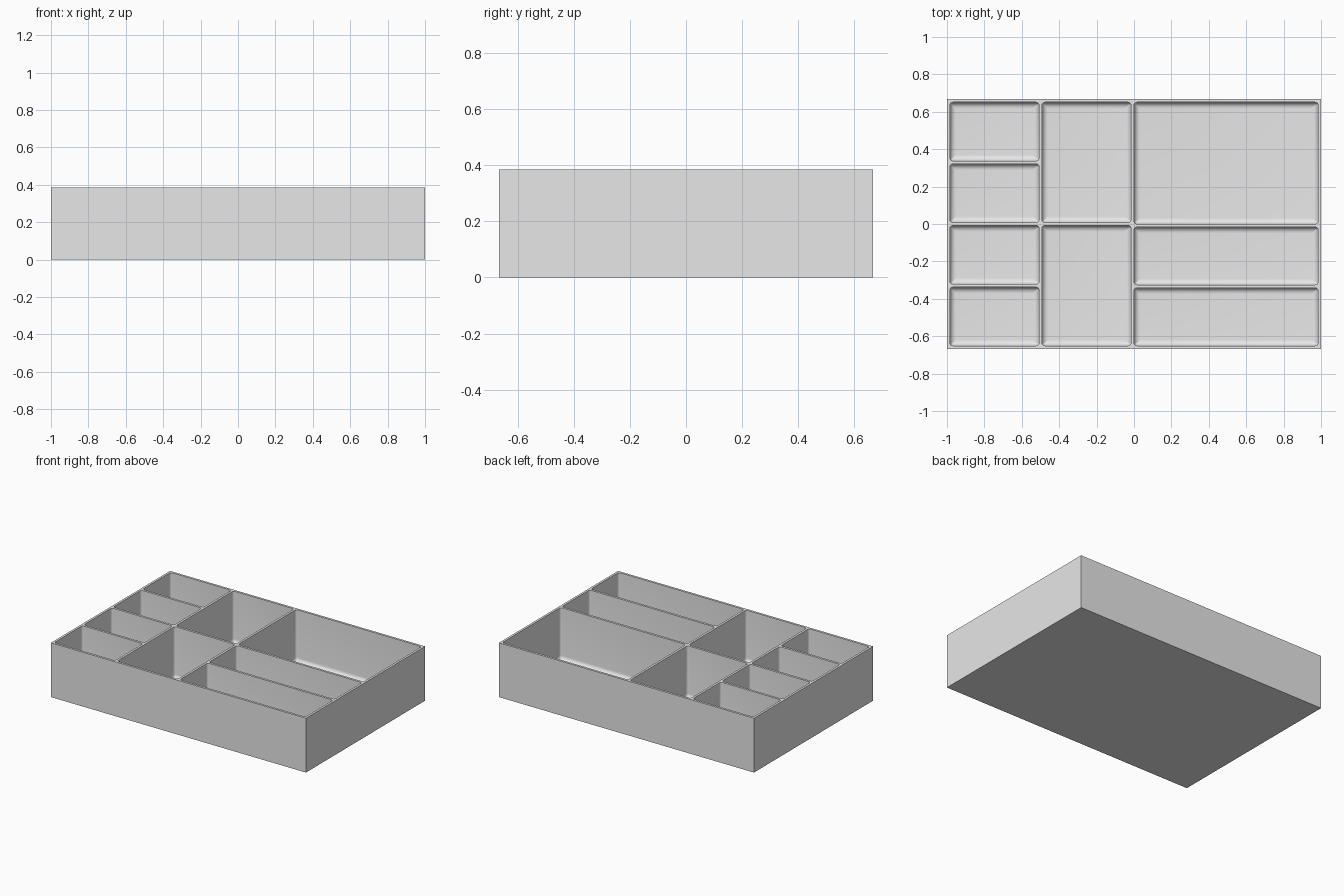
import bpy
import bmesh
from math import sin, cos, pi, radians

cube = bpy.data.objects.get("Cube")
if cube:
    bpy.data.objects.remove(cube, do_unlink=True)

HX, HY, H = 1.0, 0.667, 0.385    # half width, half depth, height
WALL = 0.016                     # walls, dividers and floor
CORNER, FILLET = 0.016, 0.032    # upright corner and floor edge radii
TOP, BOTTOM = HY - WALL, WALL - HY

grey = bpy.data.materials.new("light grey")
grey.use_nodes = True
grey.diffuse_color = (0.8, 0.8, 0.8, 1)
grey.node_tree.nodes["Principled BSDF"].inputs["Base Color"].default_value = (0.8, 0.8, 0.8, 1)


def make_object(name, bm):
    mesh = bpy.data.meshes.new(name)
    bmesh.ops.recalc_face_normals(bm, faces=bm.faces)
    bm.to_mesh(mesh)
    bm.free()
    mesh.materials.append(grey)
    obj = bpy.data.objects.new(name, mesh)
    bpy.context.collection.objects.link(obj)
    return obj


def ring(bm, x0, x1, y0, y1, inset, z):
    """Rounded rectangle, pulled in by inset, at height z."""
    r = max(CORNER - inset, 0.001)
    xs, ys = (x0 + inset + r, x1 - inset - r), (y0 + inset + r, y1 - inset - r)
    verts = []
    for k, (i, j) in enumerate(((1, 1), (0, 1), (0, 0), (1, 0))):
        for s in range(5):
            a = (k + s / 4) * pi / 2
            verts.append(bm.verts.new((xs[i] + r * cos(a), ys[j] + r * sin(a), z)))
    return verts


def add_pocket(bm, x0, x1, y0, y1):
    """Compartment volume with a rounded floor edge."""
    rings = [ring(bm, x0, x1, y0, y1, 0, H + 0.1)]
    for s in range(9):
        a = s / 8 * pi / 2
        rings.append(ring(bm, x0, x1, y0, y1, FILLET * (1 - cos(a)),
                          WALL + FILLET * (1 - sin(a))))
    for a, b in zip(rings, rings[1:]):
        for i in range(len(a)):
            j = (i + 1) % len(a)
            bm.faces.new((a[i], a[j], b[j], b[i]))
    bm.faces.new(rings[0])
    bm.faces.new(rings[-1])


# Solid outer block
bm = bmesh.new()
bmesh.ops.create_cube(bm, size=1)
for v in bm.verts:
    v.co = (v.co.x * 2 * HX, v.co.y * 2 * HY, (v.co.z + 0.5) * H)
tray = make_object("organiser_tray", bm)

# Compartments: column extents and the divider centre lines across each
columns = (
    (WALL - HX, -0.508, (-HY / 2 + 0.004, 0, HY / 2 - 0.004)),
    (-0.492, -WALL, (0,)),
    (0, HX - WALL, (-0.333, -0.008)),
)
bm = bmesh.new()
for x0, x1, dividers in columns:
    starts = [BOTTOM] + [d + WALL / 2 for d in dividers]
    ends = [d - WALL / 2 for d in dividers] + [TOP]
    for y0, y1 in zip(starts, ends):
        add_pocket(bm, x0, x1, y0, y1)
cutter = make_object("compartment_cutter", bm)
cutter.hide_render = True

# Carve the compartments, then drop the cutter
mod = tray.modifiers.new("compartments", 'BOOLEAN')
mod.operation = 'DIFFERENCE'
mod.solver = 'EXACT'
mod.object = cutter
bpy.ops.object.select_all(action='DESELECT')
tray.select_set(True)
bpy.context.view_layer.objects.active = tray
bpy.ops.object.modifier_apply(modifier=mod.name)
bpy.data.objects.remove(cutter, do_unlink=True)
bpy.ops.object.shade_smooth_by_angle(angle=radians(30))
